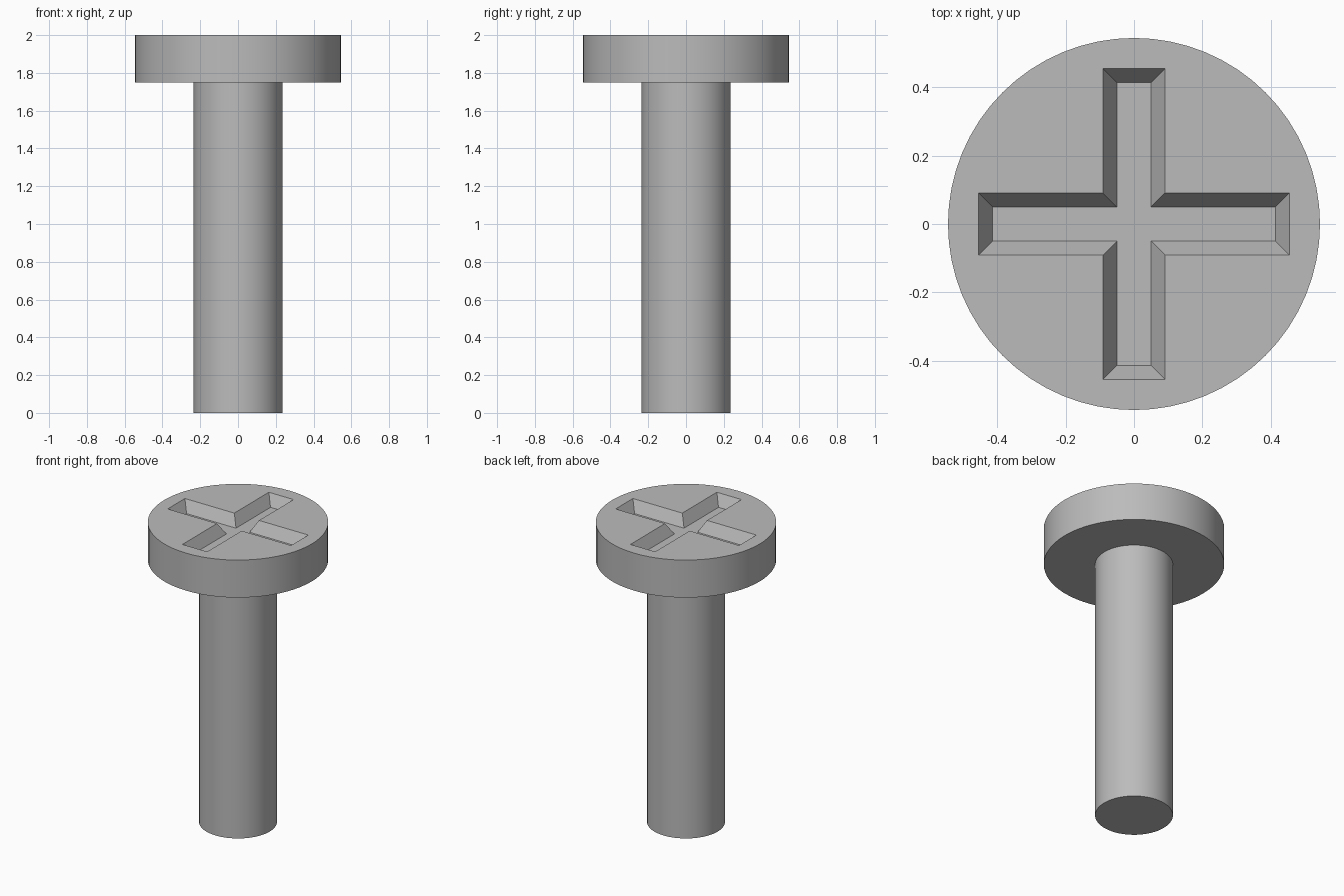
import bpy
import bmesh
import math

default = bpy.data.objects.get("Cube")
if default:
    bpy.data.objects.remove(default, do_unlink=True)

HEAD_BOTTOM, TOP = 1.75, 2.0
DEPTH = 0.074    # recess depth
SLOPE = 0.041    # how far the recess walls lean in over that depth

# Single grey metal
metal = bpy.data.materials.new("grey_metal")
metal.use_nodes = True
grey = (0.5, 0.5, 0.5, 1.0)
metal.diffuse_color = grey
metal.node_tree.nodes["Principled BSDF"].inputs["Base Color"].default_value = grey


def cylinder(name, radius, bottom, top):
    bpy.ops.mesh.primitive_cylinder_add(
        vertices=64, radius=radius, depth=top - bottom,
        location=(0, 0, (bottom + top) / 2))
    obj = bpy.context.object
    obj.name = name
    obj.data.materials.append(metal)
    return obj


def cross_outline(bm, half_width, reach, z):
    """One arm's three corners, turned four times into a plus."""
    arm = [(reach, -half_width), (reach, half_width), (half_width, half_width)]
    ring = []
    for quarter in range(4):
        c, s = round(math.cos(quarter * math.pi / 2)), round(math.sin(quarter * math.pi / 2))
        ring += [bm.verts.new((x * c - y * s, x * s + y * c, z)) for x, y in arm]
    return ring


# Shaft and head
shaft = cylinder("shaft", 0.235, 0, HEAD_BOTTOM)
head = cylinder("head", 0.545, HEAD_BOTTOM, TOP)

# Tapered cross cutter, reaching above the head by as much as it cuts in
bm = bmesh.new()
low = cross_outline(bm, 0.05, 0.414, TOP - DEPTH)
high = cross_outline(bm, 0.05 + 2 * SLOPE, 0.414 + 2 * SLOPE, TOP + DEPTH)
bm.faces.new(list(reversed(low)))
bm.faces.new(high)
for i in range(len(low)):
    j = (i + 1) % len(low)
    bm.faces.new((low[i], low[j], high[j], high[i]))
mesh = bpy.data.meshes.new("recess_cutter")
bm.to_mesh(mesh)
bm.free()
mesh.materials.append(metal)
cutter = bpy.data.objects.new("recess_cutter", mesh)
cutter.hide_render = True
bpy.context.collection.objects.link(cutter)

# Cut the drive recess, then drop the cutter
cut = head.modifiers.new("drive_recess", "BOOLEAN")
cut.operation = "DIFFERENCE"
cut.solver = "EXACT"
cut.object = cutter
bpy.context.view_layer.objects.active = head
bpy.ops.object.modifier_apply(modifier=cut.name)
bpy.data.objects.remove(cutter, do_unlink=True)

# Round walls smooth, rims and recess edges sharp
for obj in (shaft, head):
    bpy.ops.object.select_all(action="DESELECT")
    obj.select_set(True)
    bpy.context.view_layer.objects.active = obj
    bpy.ops.object.shade_smooth_by_angle(angle=math.radians(30))
